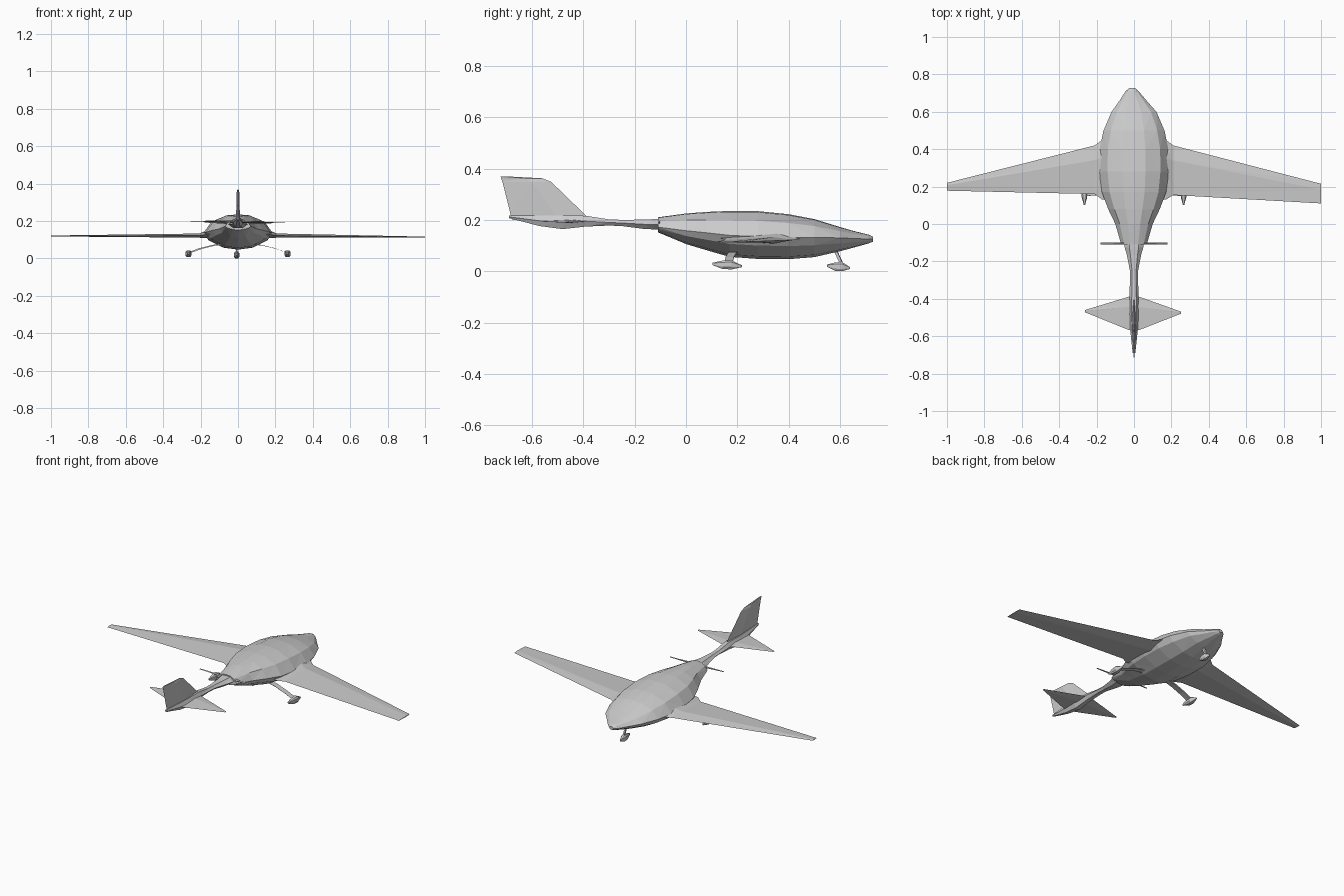
import bpy
import bmesh
from mathutils import Vector

if "Cube" in bpy.data.objects:
    bpy.data.objects.remove(bpy.data.objects["Cube"])

grey = bpy.data.materials.new("light grey paint")
grey.use_nodes = True
grey.diffuse_color = (0.6, 0.6, 0.6, 1)
grey.node_tree.nodes["Principled BSDF"].inputs["Base Color"].default_value = (0.6, 0.6, 0.6, 1)


def loft(name, rings):
    """Skin a row of closed rings with flat faces and cap both ends."""
    bm = bmesh.new()
    rows = [[bm.verts.new(p) for p in ring] for ring in rings]
    n = len(rows[0])
    for a, b in zip(rows, rows[1:]):
        for i in range(n):
            j = (i + 1) % n
            bm.faces.new((a[i], a[j], b[j], b[i]))
    bm.faces.new(rows[0])
    bm.faces.new(rows[-1])
    bmesh.ops.recalc_face_normals(bm, faces=bm.faces)
    bmesh.ops.triangulate(bm, faces=[f for f in bm.faces if len(f.verts) == 4])
    mesh = bpy.data.meshes.new(name)
    bm.to_mesh(mesh)
    bm.free()
    mesh.materials.append(grey)
    obj = bpy.data.objects.new(name, mesh)
    bpy.context.collection.objects.link(obj)
    return obj


def body_ring(x, y, w, bottom, mid, top):
    """Faceted hull section: domed roof, widest at the waist, shallow keel."""
    up, down = top - mid, mid - bottom
    half = [(0.33, mid + 0.96 * up), (0.76, mid + 0.62 * up), (1, mid),
            (0.86, mid - 0.4 * down), (0.42, mid - 0.88 * down)]
    right = [(x + w * a, y, z) for a, z in half]
    left = [(x - w * a, y, z) for a, z in reversed(half)]
    return [(x, y, top)] + right + [(x, y, bottom)] + left


def foil(x, z, front, back, thick):
    """Diamond-like wing section at one span position."""
    chord = front - back
    return [(x, front, z), (x, front - 0.3 * chord, z + thick / 2),
            (x, back, z), (x, front - 0.35 * chord, z - thick / 2)]


# Fuselage: x centre, y, half width, bottom, waist, top
hull = [(0, -0.11, 0.068, 0.152, 0.172, 0.21),
        (0, 0.0, 0.1, 0.106, 0.158, 0.225),
        (0, 0.08, 0.138, 0.082, 0.15, 0.231),
        (0, 0.17, 0.172, 0.056, 0.14, 0.235),
        (0, 0.28, 0.186, 0.048, 0.135, 0.234),
        (0, 0.4, 0.184, 0.047, 0.132, 0.222),
        (0, 0.5, 0.163, 0.055, 0.132, 0.203),
        (0, 0.6, 0.12, 0.078, 0.13, 0.172),
        (-0.005, 0.66, 0.072, 0.094, 0.127, 0.155),
        (-0.01, 0.71, 0.035, 0.108, 0.126, 0.143),
        (-0.01, 0.728, 0.014, 0.115, 0.126, 0.135)]
loft("fuselage", [body_ring(*h) for h in hull])

# Main wing, with a wider chord where it blends into the hull
loft("main_wing", [foil(-1, 0.12, 0.22, 0.178, 0.005),
                   foil(-0.21, 0.122, 0.42, 0.16, 0.022),
                   foil(-0.17, 0.128, 0.45, 0.13, 0.04),
                   foil(0.17, 0.128, 0.45, 0.13, 0.04),
                   foil(0.21, 0.122, 0.42, 0.155, 0.022),
                   foil(1, 0.114, 0.215, 0.11, 0.005)])

# Tail boom: y, half width, bottom, top
boom = [(-0.1, 0.05, 0.163, 0.203), (-0.125, 0.05, 0.163, 0.203),
        (-0.165, 0.038, 0.165, 0.201), (-0.25, 0.022, 0.176, 0.2),
        (-0.3, 0.022, 0.178, 0.202), (-0.39, 0.024, 0.174, 0.216),
        (-0.48, 0.028, 0.164, 0.217), (-0.57, 0.02, 0.176, 0.217),
        (-0.69, 0.007, 0.207, 0.217)]
rings = []
for y, w, low, high in boom:
    c = (low + high) / 2
    rings.append([(-w * 0.5, y, high), (w * 0.5, y, high), (w, y, c),
                  (w * 0.5, y, low), (-w * 0.5, y, low), (-w, y, c)])
loft("tail_boom", rings)

# Swept fin: z, front y, back y, thickness
fin = [(0.2, -0.38, -0.675, 0.02), (0.217, -0.39, -0.682, 0.02),
       (0.348, -0.525, -0.715, 0.016), (0.362, -0.56, -0.72, 0.01),
       (0.369, -0.69, -0.722, 0.006)]
loft("tail_fin", [[(0, f, z), (t / 2, f - 0.4 * (f - b), z), (0, b, z),
                   (-t / 2, f - 0.4 * (f - b), z)] for z, f, b, t in fin])

# Tailplane, pointed at both tips
loft("tailplane", [foil(-0.262, 0.2, -0.46, -0.472, 0.002),
                   foil(-0.025, 0.196, -0.388, -0.568, 0.012),
                   foil(0.025, 0.194, -0.388, -0.568, 0.012),
                   foil(0.25, 0.19, -0.468, -0.48, 0.002)])

# Pusher propeller between hull and boom
loft("propeller", [foil(x, z, -0.1, -0.109, t) for x, z, t in
                   [(-0.18, 0.194, 0.004), (-0.05, 0.19, 0.012),
                    (0.05, 0.19, 0.012), (0.18, 0.188, 0.004)]])


def strut(name, path, width, depth):
    """Flat landing gear leg along a path."""
    rows = []
    for p in map(Vector, path):
        rows.append([p + Vector((sx * width, sy * depth, -sx * width * 0.5))
                     for sx, sy in ((-1, -1), (1, -1), (1, 1), (-1, 1))])
    return loft(name, rows)


def wheel_pod(name, x, y, z, length, width, height):
    """Tapered wheel fairing, fullest ahead of its middle."""
    rows = []
    for t, s, lift in [(-0.5, 0.25, 0.1), (-0.15, 0.9, 0), (0.15, 1, 0), (0.5, 0.2, -0.15)]:
        w, h, c = width * s / 2, height * s / 2, z + lift * height
        yy = y + t * length
        rows.append([(x - w, yy, c - h * 0.5), (x - w * 0.6, yy, c - h),
                     (x + w * 0.6, yy, c - h), (x + w, yy, c - h * 0.5),
                     (x + w, yy, c + h * 0.6), (x + w * 0.6, yy, c + h),
                     (x - w * 0.6, yy, c + h), (x - w, yy, c + h * 0.6)])
    return loft(name, rows)


# Main landing gear, bowed legs on both sides
for side, label in ((-1, "right"), (1, "left")):
    strut(label + "_gear_leg", [(side * 0.06, 0.19, 0.078), (side * 0.13, 0.18, 0.07),
                                (side * 0.2, 0.17, 0.053), (side * 0.262, 0.165, 0.03)],
          0.005, 0.016)
    wheel_pod(label + "_wheel_pod", side * 0.265, 0.16, 0.025, 0.115, 0.032, 0.036)

# Nose gear
strut("nose_gear_leg", [(-0.007, 0.58, 0.085), (-0.007, 0.608, 0.025)], 0.005, 0.006)
wheel_pod("nose_wheel_pod", -0.007, 0.594, 0.018, 0.09, 0.028, 0.036)
